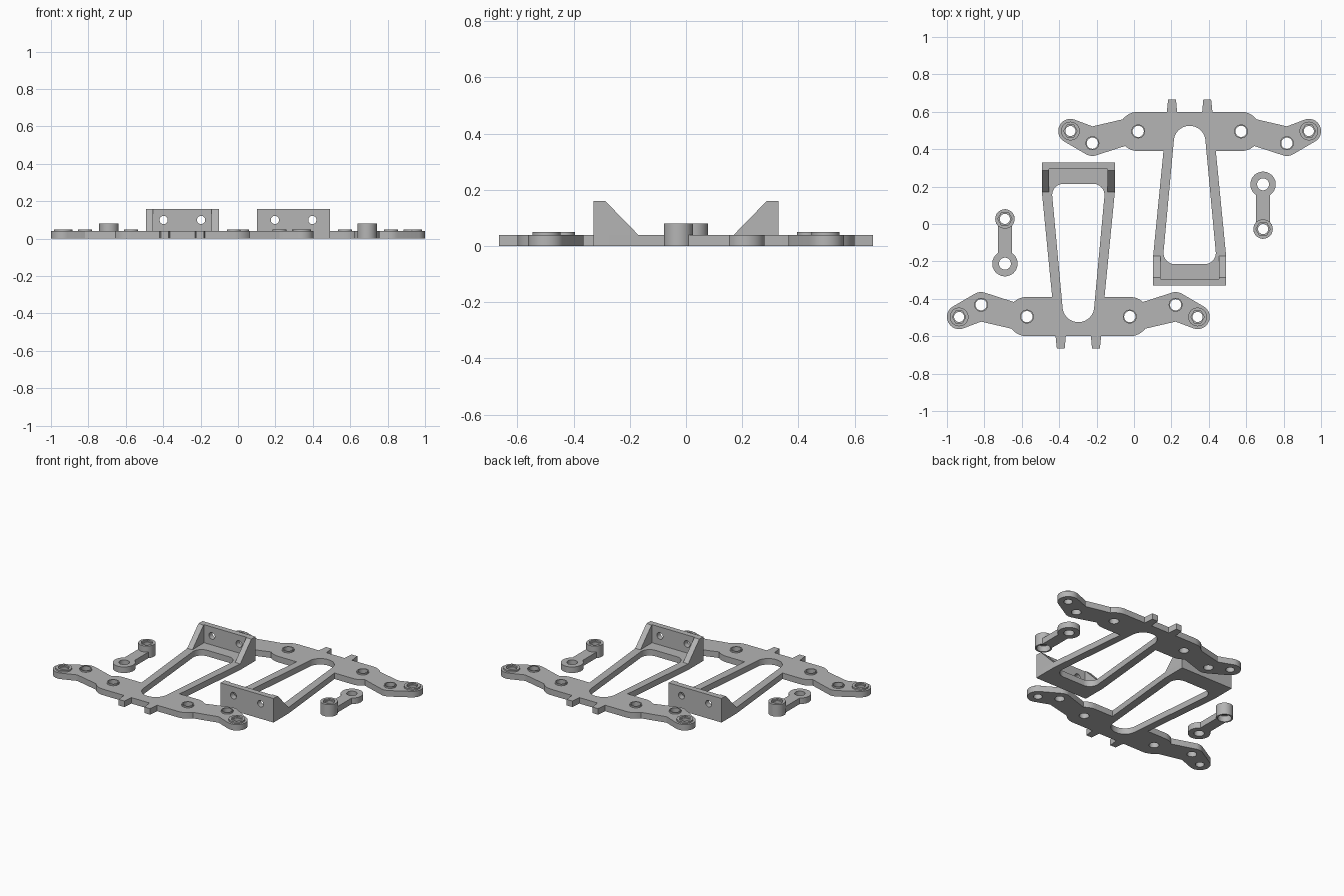
import bpy, bmesh
from math import cos, sin, pi, radians
from mathutils import Vector

cube = bpy.data.objects.get("Cube")
if cube:
    bpy.data.objects.remove(cube, do_unlink=True)

grey = bpy.data.materials.new("matte grey")
grey.use_nodes = True
grey.diffuse_color = (0.46, 0.46, 0.46, 1)
grey.node_tree.nodes["Principled BSDF"].inputs["Base Color"].default_value = (0.46, 0.46, 0.46, 1)


def arc(x, y, r, start, end, n=10):
    """Points along an arc, angles in degrees."""
    angles = [radians(start + (end - start) * i / n) for i in range(n + 1)]
    return [(x + r * cos(a), y + r * sin(a)) for a in angles]


def circle(x, y, r, n=32):
    return [(x + r * cos(2 * pi * i / n), y + r * sin(2 * pi * i / n)) for i in range(n)]


def mirrored(half):
    """Close a right-hand outline with its mirror image."""
    return half + [(-x, y) for x, y in reversed(half)]


def slab(name, loops, low, high, axes="xyz", offset=(0, 0)):
    """Extrude an outline with holes; make it and its half-turn twin."""
    curve = bpy.data.curves.new(name, "CURVE")
    curve.dimensions = "2D"
    curve.fill_mode = "BOTH"
    curve.extrude = (high - low) / 2
    for loop in loops:
        spline = curve.splines.new("POLY")
        spline.points.add(len(loop) - 1)
        for point, (a, b) in zip(spline.points, loop):
            point.co = (a, b, 0, 1)
        spline.use_cyclic_u = True
    temp = bpy.data.objects.new(name + "_profile", curve)
    bpy.context.collection.objects.link(temp)
    graph = bpy.context.evaluated_depsgraph_get()
    mesh = bpy.data.meshes.new_from_object(temp.evaluated_get(graph))
    bpy.data.objects.remove(temp, do_unlink=True)
    bpy.data.curves.remove(curve)

    bm = bmesh.new()
    bm.from_mesh(mesh)
    bmesh.ops.remove_doubles(bm, verts=bm.verts, dist=0.0001)
    middle = (low + high) / 2
    for v in bm.verts:
        local = dict(zip(axes, (v.co.x, v.co.y, v.co.z + middle)))
        v.co = Vector((local["x"] + offset[0], local["y"] + offset[1], local["z"]))
    bmesh.ops.recalc_face_normals(bm, faces=bm.faces)
    bm.to_mesh(mesh)
    bm.free()
    mesh.name = name
    mesh.materials.clear()
    mesh.materials.append(grey)
    for side, turn in (("front", 0), ("back", pi)):
        obj = bpy.data.objects.new(side + "_" + name, mesh)
        obj.rotation_euler.z = turn
        bpy.context.collection.objects.link(obj)
        parts.append(obj)


parts = []
T = 0.04                                   # plate thickness
FRAME = (-0.2975, 0)                       # frame centre line
INNER, MID, TIP = (0.275, -0.495), (0.52, -0.432), (0.6375, -0.497)

# Frame plate: tabs, crossbar, cranked arms and tapering struts
half = [(0.067, -0.6), (0.073, -0.665), (0.115, -0.665), (0.122, -0.6)]
half += arc(*INNER, 0.105, -90, -38)
half += [(0.52, -0.522)]
half += arc(*TIP, 0.065, -110, 60, 18)
half += arc(*MID, 0.068, 60, 105, 6)
half += arc(*INNER, 0.105, 48, 90)
half += [(0.14, -0.39), (0.195, 0.17), (0.195, 0.33)]
window = mirrored(arc(0, -0.44, 0.085, -90, 0)[1:] + arc(0.079, 0.154, 0.061, 0, 90))
loops = [mirrored(half), window]
for s in (1, -1):
    loops += [circle(s * INNER[0], INNER[1], 0.03),
              circle(s * MID[0], MID[1], 0.03),
              circle(s * TIP[0], TIP[1], 0.027)]
slab("frame_plate", loops, 0, T, offset=FRAME)

# Raised rims around the holes, hexagonal pocket at the arm tips
for s, side in ((1, "left"), (-1, "right")):
    for label, (x, y) in (("inner", INNER), ("middle", MID)):
        slab(f"{label}_rim_{side}", [circle(s * x, y, 0.037), circle(s * x, y, 0.03)],
             T, 0.05, offset=FRAME)
    x, y = s * TIP[0], TIP[1]
    slab(f"tip_rim_{side}", [circle(x, y, 0.05), circle(x, y, 0.036, 6)], T, 0.05, offset=FRAME)

# Upright mounting wall with two screw holes
wall = mirrored([(0.195, T), (0.195, 0.16)])
slab("mounting_wall", [wall, circle(0.1, 0.1, 0.022), circle(-0.1, 0.1, 0.022)],
     0.293, 0.33, axes="xzy", offset=FRAME)

# Triangular gussets bracing the wall
brace = [(0.17, T), (0.293, T), (0.293, 0.16), (0.287, 0.16)]
slab("gusset_left", [brace], 0.157, 0.195, axes="yzx", offset=FRAME)
slab("gusset_right", [brace], -0.195, -0.157, axes="yzx", offset=FRAME)

# Loose link: eye at one end, hollow post at the other
LINK = (-0.69, 0)
EYE, POST = -0.212, 0.027
bone = arc(0, EYE, 0.068, 123, 417, 28) + arc(0, POST, 0.052, -45, 225, 28)
slab("link_bar", [bone, circle(0, EYE, 0.032), circle(0, POST, 0.042)], 0, T, offset=LINK)
slab("link_post", [circle(0, POST, 0.052), circle(0, POST, 0.027)], T, 0.07, offset=LINK)
slab("link_post_rim", [circle(0, POST, 0.052), circle(0, POST, 0.038, 6)], 0.07, 0.08, offset=LINK)

# Smooth the round walls, keep the machined edges sharp
bpy.ops.object.select_all(action="DESELECT")
for obj in parts:
    obj.select_set(True)
bpy.context.view_layer.objects.active = parts[0]
bpy.ops.object.shade_smooth_by_angle(angle=radians(30))
